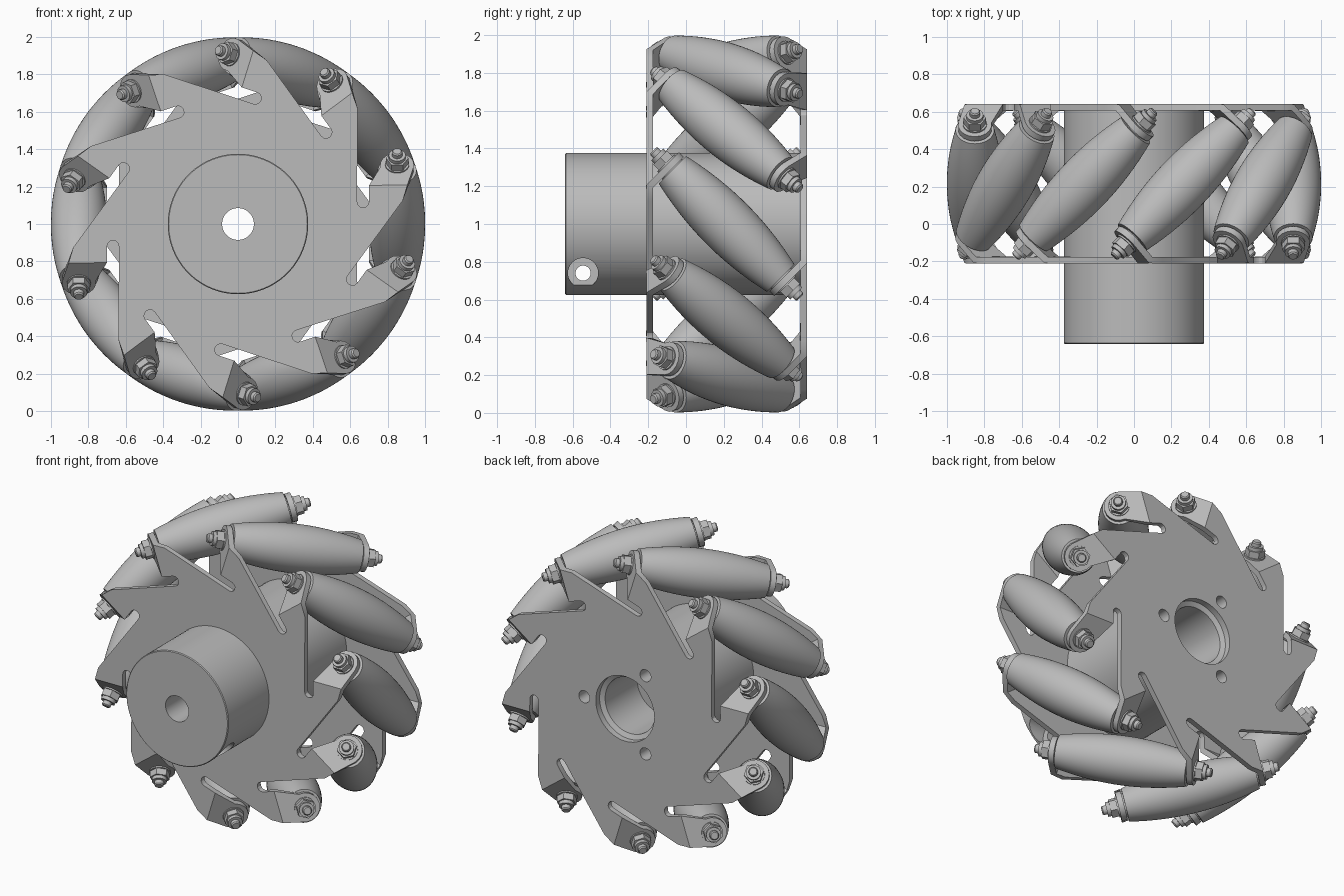
import bpy, bmesh
from math import pi, sin, cos, sqrt, radians
from mathutils import Matrix, Vector

cube = bpy.data.objects.get("Cube")
if cube:
    bpy.data.objects.remove(cube, do_unlink=True)

ROLLERS = 10
STEP = 2 * pi / ROLLERS
AXIS_R = 0.85      # distance of the roller axes from the wheel axis
MID_Y = 0.215      # middle plane between the two plates
THICK = 0.035
LIFT = Matrix.Translation((0, 0, 1))

grey = bpy.data.materials.new("grey_metal")
grey.use_nodes = True
colour = (0.5, 0.5, 0.5, 1)
grey.diffuse_color = colour
grey.node_tree.nodes["Principled BSDF"].inputs["Base Color"].default_value = colour


def add_object(name, mesh, matrix=Matrix()):
    ob = bpy.data.objects.new(name, mesh)
    bpy.context.collection.objects.link(ob)
    ob.matrix_world = LIFT @ matrix
    return ob


def activate(ob):
    bpy.ops.object.select_all(action='DESELECT')
    ob.select_set(True)
    bpy.context.view_layer.objects.active = ob


def finish(bm, name):
    bmesh.ops.recalc_face_normals(bm, faces=bm.faces)
    mesh = bpy.data.meshes.new(name)
    bm.to_mesh(mesh)
    bm.free()
    mesh.materials.append(grey)
    return mesh


def lathe(bm, profile, sides):
    """Closed solid of revolution about z from (radius, height) pairs."""
    rings = [[bm.verts.new((r * cos(2 * pi * i / sides), r * sin(2 * pi * i / sides), h))
              for i in range(sides)] for r, h in profile]
    for a, b in zip(rings, rings[1:]):
        for i in range(sides):
            j = (i + 1) % sides
            bm.faces.new((a[i], a[j], b[j], b[i]))
    bm.faces.new(rings[0])
    bm.faces.new(rings[-1])


def lathe_mesh(name, parts):
    bm = bmesh.new()
    for profile, sides in parts:
        lathe(bm, profile, sides)
    return finish(bm, name)


def smooth(ob):
    activate(ob)
    bpy.ops.object.shade_smooth_by_angle(angle=radians(30))


def apply_modifiers(ob):
    activate(ob)
    for mod in list(ob.modifiers):
        bpy.ops.object.modifier_apply(modifier=mod.name)


def cut(ob, cutters):
    for c in cutters:
        mod = ob.modifiers.new("cut", 'BOOLEAN')
        mod.operation, mod.solver, mod.object = 'DIFFERENCE', 'EXACT', c
    apply_modifiers(ob)


# Plate: flat star with slots, each arm ending in a tab folded inwards
FOLD_Z = 0.2
TAB = sqrt(0.5)


def plate_mesh(name):
    bm = bmesh.new()
    y = -0.21 + THICK / 2
    outline = []
    for k in range(ROLLERS):
        turn = Matrix.Rotation(-k * STEP, 3, 'Y')

        def vert(x, z, fold=0):
            p = Vector((x, y + fold * TAB, z + fold * TAB))
            return bm.verts.new(turn @ p)

        outer, inner = vert(0.905, FOLD_Z), vert(0.7, FOLD_Z)
        slot = [vert(0.668 + 0.032 * cos(a * pi / 6), 0.12 - 0.032 * sin(a * pi / 6))
                for a in range(7)]
        outline += [vert(0.88, 0.125), outer, inner] + slot
        # tab with a round end about the bolt
        bolt_u = 0.148
        arc = [vert(AXIS_R + 0.09 * cos(a), FOLD_Z, bolt_u + 0.09 * sin(a))
               for a in (radians(-10 + 20 * i) for i in range(11))]
        bm.faces.new([outer] + arc + [inner])
    bm.faces.new(outline)
    return finish(bm, name)


def add_plate(name, matrix):
    ob = add_object(name, plate_mesh(name), matrix)
    mod = ob.modifiers.new("thickness", 'SOLIDIFY')
    mod.thickness, mod.offset, mod.use_even_offset = THICK, 0, True
    apply_modifiers(ob)
    return ob


front_plate = add_plate("front_plate", Matrix())
back_plate = add_plate("back_plate",
                       Matrix.Translation((0, 2 * MID_Y, 0)) @ Matrix.Rotation(pi, 4, 'X'))

# Hub drum along y
along_y = Matrix.Rotation(-pi / 2, 4, 'X')
hub = add_object("hub", lathe_mesh("hub", [(
    [(0.37, -0.64), (0.375, -0.635), (0.375, 0.612)], 96)]), along_y)

# Temporary cutters: stepped bore, three bolt holes, cross screw hole
bore = add_object("bore_cutter", lathe_mesh("bore_cutter", [(
    [(0.085, -0.8), (0.085, 0.25), (0.185, 0.25), (0.185, 0.585),
     (0.215, 0.6), (0.215, 0.8)], 48)]), along_y)
bolt_holes = [add_object("bolt_hole_cutter", lathe_mesh("bolt_hole_cutter", [(
    [(0.04, 0.3), (0.04, 0.8)], 24)]),
    Matrix.Rotation(i * 2 * pi / 3, 4, 'Y') @ Matrix.Translation((0.3, 0, 0)) @ along_y)
    for i in range(3)]
screw_hole = add_object("screw_hole_cutter", lathe_mesh("screw_hole_cutter", [(
    [(0.04, -0.6), (0.04, 0.19), (0.08, 0.19), (0.08, 0.6)], 32)]),
    Matrix.Translation((0, -0.545, -0.26)) @ Matrix.Rotation(pi / 2, 4, 'Y'))

cut(front_plate, [bore])
cut(back_plate, [bore] + bolt_holes)
cut(hub, [bore, screw_hole] + bolt_holes)
for c in [bore, screw_hole] + bolt_holes:
    bpy.data.objects.remove(c, do_unlink=True)
for ob in (front_plate, back_plate, hub):
    smooth(ob)

# Barrel roller whose profile follows the round envelope of the wheel
HALF = 0.405
profile = []
for i in range(25):
    t = HALF * (i / 12 - 1)
    profile.append((1 - sqrt(AXIS_R ** 2 + t * t / 2), t))
roller_mesh = lathe_mesh("roller", [(profile, 48)])

# Axle bolt with spacer, washer, nut and collar at both ends
parts = [([(0.022, -0.55), (0.028, -0.543), (0.028, 0.543), (0.022, 0.55)], 20)]
for s in (-1, 1):
    for r, a, b, sides in ((0.075, 0.4, 0.418, 32), (0.064, 0.445, 0.456, 32),
                           (0.06, 0.456, 0.498, 6), (0.045, 0.498, 0.52, 24)):
        parts.append(([(r, s * a), (r, s * b)], sides))
axle_mesh = lathe_mesh("axle_bolt", parts)

tilt = Matrix.Translation((AXIS_R, MID_Y, 0)) @ Matrix.Rotation(pi / 4, 4, 'X')
for k in range(ROLLERS):
    place = Matrix.Rotation(-k * STEP, 4, 'Y') @ tilt
    for label, mesh in (("roller", roller_mesh), ("axle_bolt", axle_mesh)):
        ob = add_object(f"{label}_{k + 1}", mesh, place)
        if k == 0:
            smooth(ob)
